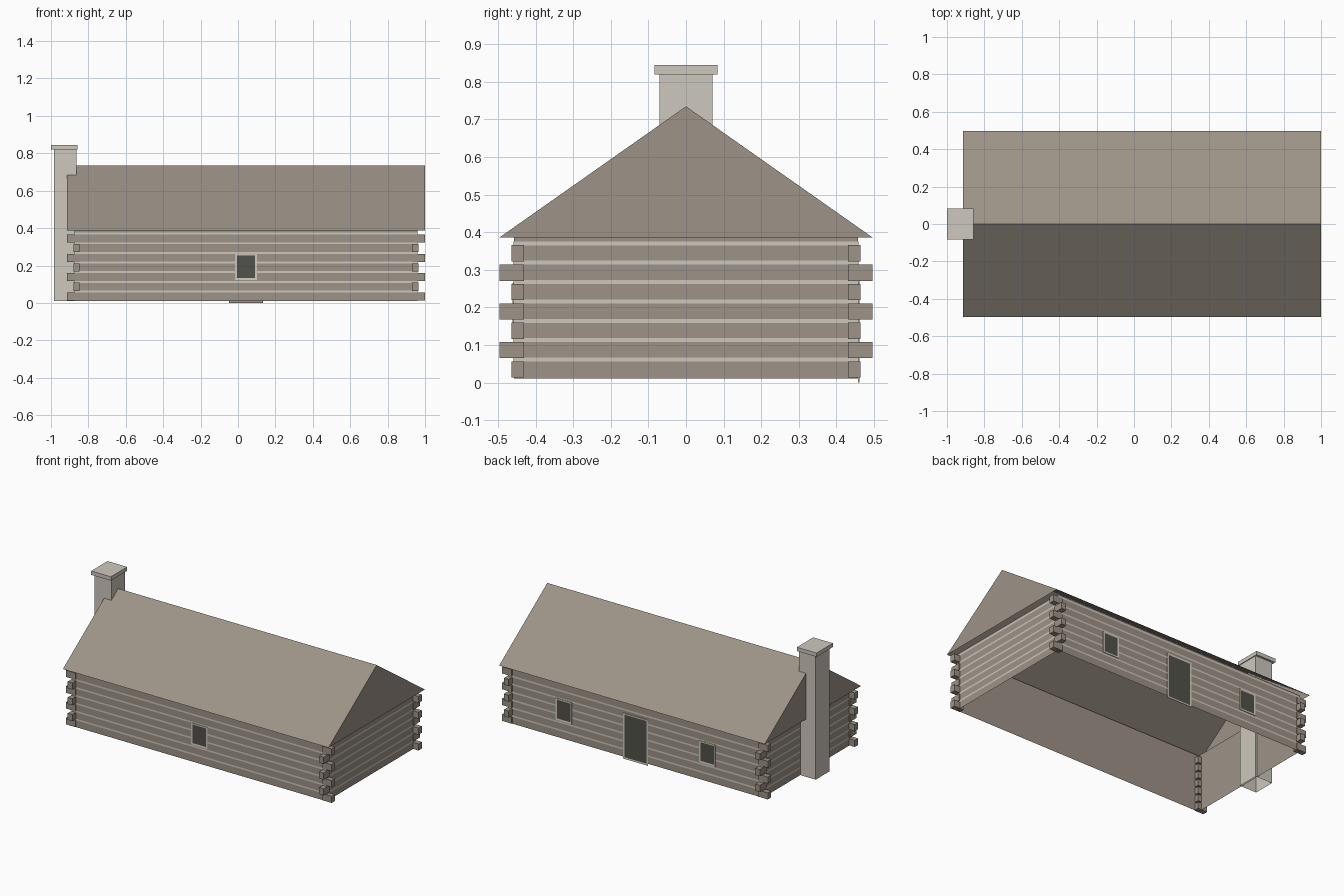
import bpy
import bmesh

if "Cube" in bpy.data.objects:
    bpy.data.objects.remove(bpy.data.objects["Cube"])


def make_material(name, rgb):
    """Flat material from 0-255 display colour, stored as linear."""
    lin = [((c / 255 + 0.055) / 1.055) ** 2.4 for c in rgb]
    m = bpy.data.materials.new(name)
    m.use_nodes = True
    m.diffuse_color = (*lin, 1)
    bsdf = m.node_tree.nodes["Principled BSDF"]
    bsdf.inputs["Base Color"].default_value = (*lin, 1)
    bsdf.inputs["Roughness"].default_value = 0.9
    return m


WOOD = make_material("weathered_wood", (157, 146, 135))
STONE = make_material("pale_stone", (206, 200, 189))
GLASS = make_material("dark_glass", (81, 82, 74))


def finish(name, bm, *mats):
    mesh = bpy.data.meshes.new(name)
    bm.to_mesh(mesh)
    bm.free()
    for m in mats:
        mesh.materials.append(m)
    obj = bpy.data.objects.new(name, mesh)
    bpy.context.collection.objects.link(obj)
    return obj


def add_box(bm, xs, ys, zs, open_ends=False):
    verts = bmesh.ops.create_cube(bm, size=1)["verts"]
    for v in verts:
        for axis, span in enumerate((xs, ys, zs)):
            v.co[axis] = span[v.co[axis] > 0]
    bm.normal_update()
    if open_ends:
        faces = {f for v in verts for f in v.link_faces}
        ends = [f for f in faces if abs(f.normal.z) > 0.5]
        bmesh.ops.delete(bm, geom=ends, context="FACES")


# Main dimensions
MID = 0.0425                     # centre of the cabin body along x
WALL_X, WALL_Y = 0.916, 0.4575   # half sizes of the wall shell
END_X, END_Y = 0.9575, 0.4965    # half sizes of the log ends and roof
BASE, EAVE, RIDGE = 0.011, 0.386, 0.735
PITCH, LOG, CHINK = 0.0515, 0.043, 0.0105
INSET, PROUD = 0.027, 0.007      # log ends inside and outside the wall


def shell(bm, grow, z0, z1):
    x, y = WALL_X + grow, WALL_Y + grow
    add_box(bm, (MID - x, MID + x), (-y, y), (z0, z1), True)


# Walls, open below
bm = bmesh.new()
shell(bm, 0, BASE, EAVE)
finish("log_walls", bm, WOOD)

# Chinking bands between the log courses
bm = bmesh.new()
for i in range(7):
    z = 0.0563 + PITCH * i
    shell(bm, 0.0015, z, z + CHINK)
finish("chinking", bm, STONE)

# Log ends crossing at the corners, alternating direction
bm = bmesh.new()
for i in range(7):
    z = 0.0135 + PITCH * i
    reach_x = END_X if i % 2 == 0 else WALL_X + PROUD
    reach_y = END_Y if i % 2 else WALL_Y + PROUD
    for sx in (-1, 1):
        for sy in (-1, 1):
            xs = sorted((MID + sx * (WALL_X - INSET), MID + sx * reach_x))
            ys = sorted((sy * (WALL_Y - INSET), sy * reach_y))
            add_box(bm, xs, ys, (z, z + LOG))
finish("corner_log_ends", bm, WOOD)

# Gabled roof, hollow underneath
bm = bmesh.new()
profile = [(-END_Y, EAVE), (END_Y, EAVE), (0, RIDGE)]
end = bm.faces.new([bm.verts.new((MID - END_X, y, z)) for y, z in profile])
extruded = bmesh.ops.extrude_face_region(bm, geom=[end], use_keep_orig=True)["geom"]
bmesh.ops.translate(bm, vec=(2 * END_X, 0, 0),
                    verts=[g for g in extruded if isinstance(g, bmesh.types.BMVert)])
bmesh.ops.recalc_face_normals(bm, faces=bm.faces)
underside = [f for f in bm.faces if f.normal.z < -0.5]
bmesh.ops.delete(bm, geom=underside, context="FACES")
finish("roof", bm, WOOD)

# Chimney shaft, open below, and its cap
bm = bmesh.new()
add_box(bm, (-0.985, -0.863), (-0.071, 0.071), (BASE, 0.82), True)
finish("chimney_shaft", bm, STONE)
bm = bmesh.new()
add_box(bm, (-1, -0.858), (-0.084, 0.084), (0.82, 0.845))
finish("chimney_cap", bm, STONE)


def opening(name, x, side, half_width, z0, z1):
    """Framed dark pane on the front (side -1) or back (side 1) wall."""
    bm = bmesh.new()
    ys = sorted((side * (WALL_Y + 0.0005), side * (WALL_Y + 0.004)))
    add_box(bm, (x - half_width, x + half_width), ys, (z0, z1))
    outer = [f for f in bm.faces if f.normal.y * side > 0.5]
    inner = [f for f in bm.faces if f.normal.y * side < -0.5]
    inner[0].material_index = 2
    bmesh.ops.inset_region(bm, faces=outer, thickness=0.015, depth=-0.001)
    outer[0].material_index = 1
    finish(name, bm, STONE, GLASS, WOOD)


# Door and windows
opening("front_window", MID, -1, 0.059, 0.123, 0.265)
opening("back_window_left", MID + 0.517, 1, 0.059, 0.123, 0.265)
opening("back_window_right", MID - 0.517, 1, 0.059, 0.123, 0.265)
opening("back_door", MID, 1, 0.09, 0, 0.298)
